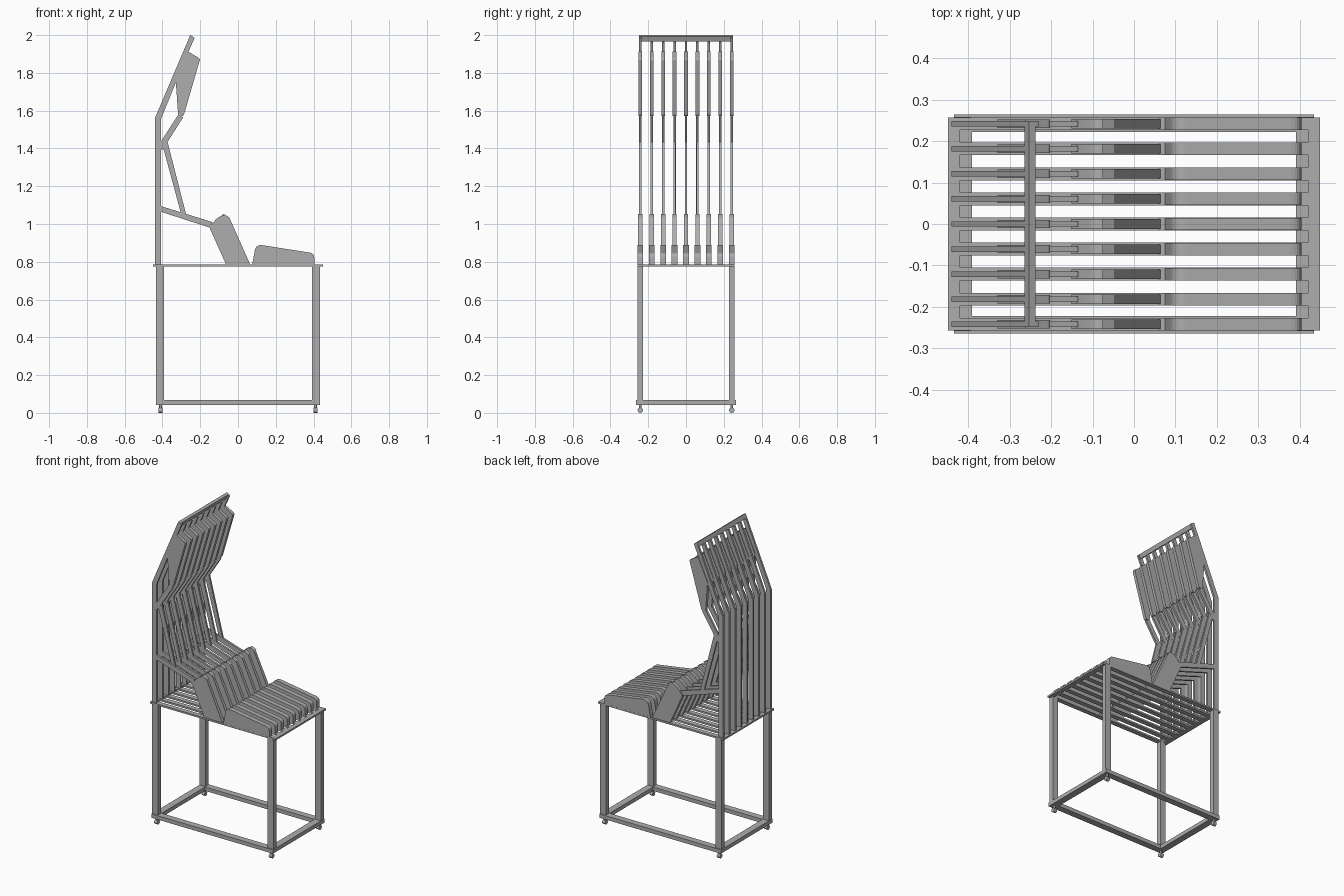
import bpy, bmesh
from mathutils import Vector, Matrix

cube = bpy.data.objects.get("Cube")
if cube:
    bpy.data.objects.remove(cube, do_unlink=True)

grey = bpy.data.materials.new("warm_grey")
grey.use_nodes = True
colour = (0.42, 0.42, 0.42, 1)
grey.diffuse_color = colour
grey.node_tree.nodes["Principled BSDF"].inputs["Base Color"].default_value = colour


def finish(bm, name):
    bmesh.ops.recalc_face_normals(bm, faces=bm.faces)
    mesh = bpy.data.meshes.new(name)
    bm.to_mesh(mesh)
    bm.free()
    mesh.materials.append(grey)
    obj = bpy.data.objects.new(name, mesh)
    bpy.context.collection.objects.link(obj)
    return obj


def box(name, x, y, z):
    """Box between the given (low, high) ranges."""
    bm = bmesh.new()
    size = [r[1] - r[0] for r in (x, y, z)]
    mid = [(r[0] + r[1]) / 2 for r in (x, y, z)]
    bmesh.ops.create_cube(bm, size=1, matrix=Matrix.Translation(mid) @ Matrix.Diagonal((*size, 1)))
    return finish(bm, name)


def rounded(points, steps=6):
    """Outline from (x, z) or (x, z, radius) corners, rounded by quadratic arcs."""
    out = []
    for i, p in enumerate(points):
        c = Vector(p[:2])
        if len(p) == 2:
            out.append(c)
            continue
        a = c + (Vector(points[i - 1][:2]) - c).normalized() * p[2]
        b = c + (Vector(points[(i + 1) % len(points)][:2]) - c).normalized() * p[2]
        for k in range(steps + 1):
            t = k / steps
            out.append(a * (1 - t) ** 2 + c * 2 * t * (1 - t) + b * t * t)
    return out


def plate(name, points, y, width):
    """Side profile extruded across y, centred on y."""
    bm = bmesh.new()
    face = bm.faces.new([bm.verts.new((p.x, y - width / 2, p.y)) for p in rounded(points)])
    grown = bmesh.ops.extrude_face_region(bm, geom=[face])
    moved = [g for g in grown["geom"] if isinstance(g, bmesh.types.BMVert)]
    bmesh.ops.translate(bm, verts=moved, vec=(0, width, 0))
    return finish(bm, name)


def cylinder(name, radius, depth, centre, axis):
    bm = bmesh.new()
    turn = Vector((0, 0, 1)).rotation_difference(Vector(axis)).to_matrix().to_4x4()
    bmesh.ops.create_cone(bm, cap_ends=True, segments=16, radius1=radius, radius2=radius,
                          depth=depth, matrix=Matrix.Translation(centre) @ turn)
    return finish(bm, name)


# Side profiles of one rib
POST = [(-0.44, 0.785), (-0.408, 0.785), (-0.408, 1.555), (-0.263, 1.91)]
OUTER_TIP = [(-0.23, 1.985), (-0.253, 2.0), (-0.44, 1.56)]
INNER_TIP = [(-0.242, 1.962), (-0.264, 1.974), (-0.44, 1.56)]
LOWER_BRACE = [(-0.409, 1.065), (-0.153, 0.982), (-0.135, 1.01), (-0.409, 1.095)]
BACK_STRUT = [(-0.303, 1.06), (-0.275, 1.052), (-0.373, 1.435), (-0.395, 1.4)]
UPPER_BRACE = [(-0.409, 1.39), (-0.395, 1.4), (-0.29, 1.565), (-0.317, 1.578), (-0.409, 1.435)]
HEADREST = [(-0.317, 1.578), (-0.29, 1.565, 0.02), (-0.2, 1.875, 0.01), (-0.262, 1.912), (-0.33, 1.765)]
HUMP = [(-0.063, 0.785), (-0.153, 0.985, 0.01), (-0.085, 1.058, 0.045),
        (-0.055, 1.04, 0.025), (0.065, 0.785)]
CUSHION = [(0.075, 0.785), (0.095, 0.893, 0.035), (0.404, 0.845, 0.025), (0.404, 0.785)]

# Nine identical ribs across the seat, with the outer posts reaching higher
for i in range(9):
    y = (i - 4) * 0.0605
    tip = OUTER_TIP if i in (0, 8) else INNER_TIP
    plate("back_post", POST + tip, y, 0.013)
    plate("lower_brace", LOWER_BRACE, y, 0.013)
    plate("back_strut", BACK_STRUT, y, 0.012)
    plate("upper_brace", UPPER_BRACE, y, 0.013)
    plate("headrest_rib", HEADREST, y, 0.02)
    plate("lumbar_rib", HUMP, y, 0.023)
    plate("seat_rib", CUSHION, y, 0.03)
    box("deck_slat", (-0.42, 0.42), (y - 0.0155, y + 0.0155), (0.775, 0.786))

# Rail joining the tops of the ribs
plate("top_rail", [(-0.264, 1.974), (-0.253, 2.0), (-0.238, 1.992), (-0.248, 1.966)], 0, 0.49)

# Deck ends, base frame, legs and castors
for s in (-1, 1):
    def span(a, b):
        return tuple(sorted((s * a, s * b)))
    box("deck_end", span(0.42, 0.449), (-0.2575, 0.2575), (0.775, 0.786))
    box("base_side_bar", (-0.435, 0.435), span(0.222, 0.264), (0.042, 0.067))
    box("base_end_bar", span(0.391, 0.435), (-0.222, 0.222), (0.042, 0.067))
    for t in (-1, 1):
        box("leg", span(0.393, 0.434), tuple(sorted((t * 0.227, t * 0.258))), (0.067, 0.775))
        cylinder("castor_stem", 0.007, 0.03, (s * 0.41, t * 0.242, 0.03), (0, 0, 1))
        cylinder("castor_wheel", 0.014, 0.022, (s * 0.41, t * 0.242, 0.014), (1, 0, 0))
